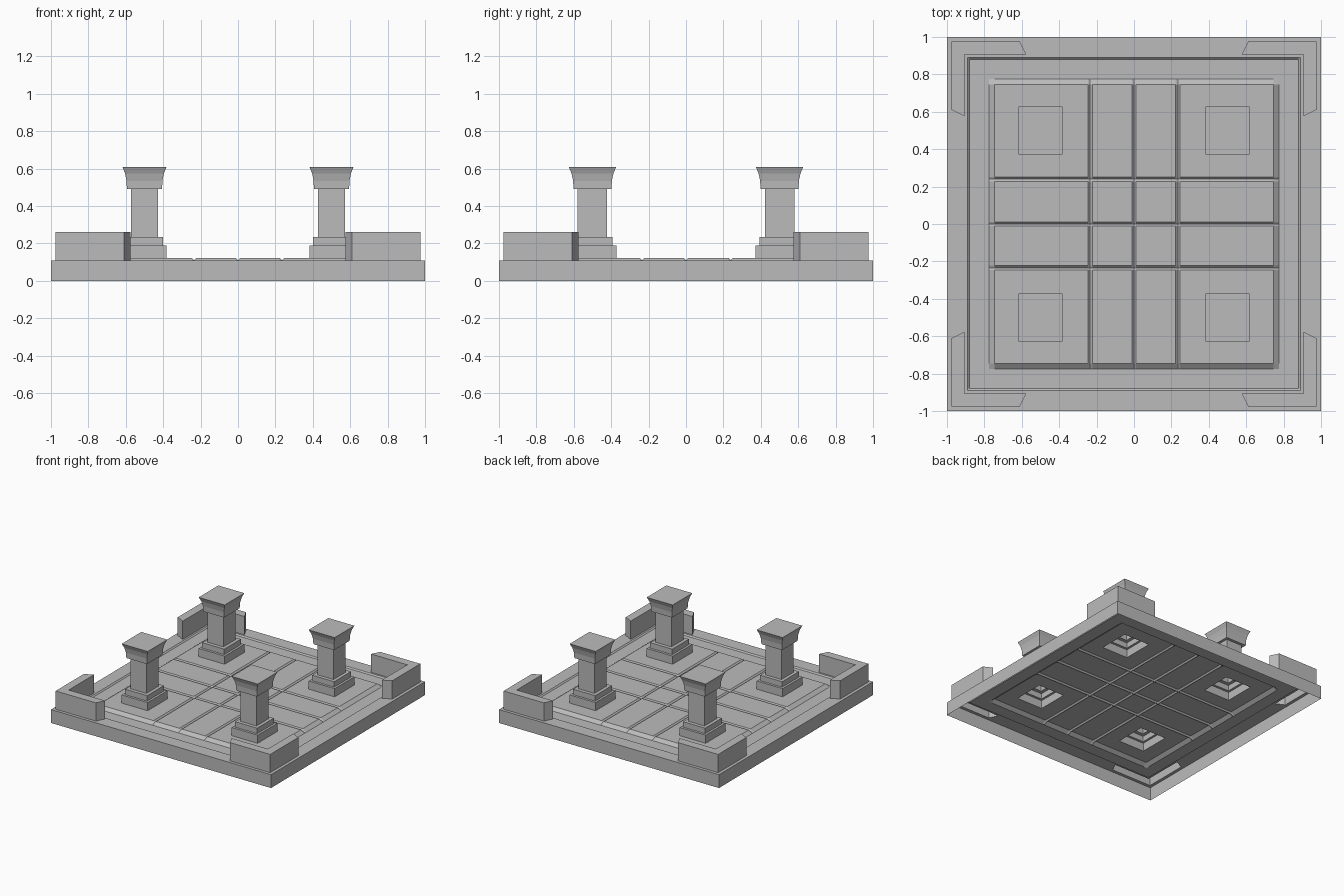
import bpy

cube = bpy.data.objects.get("Cube")
if cube:
    bpy.data.objects.remove(cube, do_unlink=True)

stone = bpy.data.materials.new("grey_stone")
stone.use_nodes = True
stone.diffuse_color = (0.5, 0.5, 0.5, 1)
bsdf = stone.node_tree.nodes["Principled BSDF"]
bsdf.inputs["Base Color"].default_value = stone.diffuse_color
bsdf.inputs["Roughness"].default_value = 0.9

RIM, FLOOR, PANEL, GROOVE = 0.11, 0.1, 0.123, 0.111
WALL_OUT, WALL_IN, WALL_END, WALL_TOP = 0.975, 0.905, 0.592, 0.26
END_OUT, END_IN = 0.61, 0.575
COL, BASE, DEPTH = 0.5, 0.118, 1.08      # column centre, base half width, y stretch
GROOVES_X = (-0.235, 0, 0.235)
GROOVES_Y = (-0.235, 0, 0.24)
GW = 0.012


def add_object(name, verts, faces):
    mesh = bpy.data.meshes.new(name)
    mesh.from_pydata(verts, [], faces)
    mesh.materials.append(stone)
    mesh.update()
    obj = bpy.data.objects.new(name, mesh)
    bpy.context.collection.objects.link(obj)
    return obj


def loft(name, rings):
    """Open-bottomed shell through stacked rings, capped on top."""
    n = len(rings[0])
    verts = [p for ring in rings for p in ring]
    faces = []
    for r in range(len(rings) - 1):
        for i in range(n):
            j = (i + 1) % n
            faces.append((r * n + i, r * n + j, (r + 1) * n + j, (r + 1) * n + i))
    faces.append(tuple(range((len(rings) - 1) * n, len(rings) * n)))
    return add_object(name, verts, faces)


# Deck: one sheet with rim, sunken walk, raised bevelled panel and V grooves
def grid_lines(grooves, half):
    lines = {0}
    for v in (1, WALL_OUT, WALL_IN, 0.89, 0.88, 0.775, 0.745, WALL_END,
              COL - half, COL + half):
        lines |= {round(v, 4), round(-v, 4)}
    for g in grooves:
        lines |= {round(g + d, 4) for d in (-GW, 0, GW)}
    return sorted(lines)


def height(x, y):
    m = max(abs(x), abs(y))
    if m > 0.885:
        return RIM
    if m > 0.76:
        return FLOOR
    if x in GROOVES_X or y in GROOVES_Y:
        return GROOVE
    return PANEL


def slant(a, b):
    """Moves the grid to follow the slanted wall ends."""
    if abs(abs(a) - WALL_END) < 0.001 and abs(b) > 0.885:
        new = END_OUT if abs(b) > 0.95 else END_IN
        return new if a > 0 else -new
    return a


def is_hole(x, y):
    x, y = abs(x), abs(y)
    column = abs(x - COL) < BASE and abs(y - COL) < BASE * DEPTH
    lo, hi = min(x, y), max(x, y)
    wall = WALL_IN < hi < WALL_OUT and lo > WALL_END
    return column or wall


xs = grid_lines(GROOVES_X, BASE)
ys = grid_lines(GROOVES_Y, BASE * DEPTH)
verts = [(slant(x, y), slant(y, x), height(x, y)) for y in ys for x in xs]
nx = len(xs)
faces = []
for j in range(len(ys) - 1):
    for i in range(nx - 1):
        if not is_hole((xs[i] + xs[i + 1]) / 2, (ys[j] + ys[j + 1]) / 2):
            a = j * nx + i
            faces.append((a, a + 1, a + nx + 1, a + nx))
deck = add_object("deck", verts, faces)

# Outer skirt, open underneath
corners = [(-1, -1), (1, -1), (1, 1), (-1, 1)]
skirt_verts = [(x, y, z) for z in (0, RIM) for x, y in corners]
add_object("deck_skirt", skirt_verts,
           [(i, (i + 1) % 4, (i + 1) % 4 + 4, i + 4) for i in range(4)])

# Column profile: height and half width, from plinth to flared capital
PROFILE = [(PANEL, BASE), (0.19, BASE), (0.19, 0.1), (0.235, 0.1),
           (0.235, 0.073), (0.49, 0.073), (0.49, 0.094), (0.535, 0.096),
           (0.575, 0.104), (0.61, 0.118)]
WALL = [(WALL_OUT, WALL_OUT), (END_OUT, WALL_OUT), (END_IN, WALL_IN),
        (WALL_IN, WALL_IN), (WALL_IN, END_IN), (WALL_OUT, END_OUT)]

for sx, sy, place in ((-1, -1, "front_right"), (1, -1, "front_left"),
                      (-1, 1, "back_right"), (1, 1, "back_left")):
    loft("column_" + place,
         [[(sx * COL + cx * h, sy * COL + cy * h * DEPTH, z) for cx, cy in corners]
          for z, h in PROFILE])
    # L-shaped corner wall with slanted ends
    outline = [(sx * x, sy * y) for x, y in WALL]
    if sx * sy < 0:
        outline.reverse()
    loft("corner_wall_" + place,
         [[(x, y, z) for x, y in outline] for z in (RIM, WALL_TOP)])
